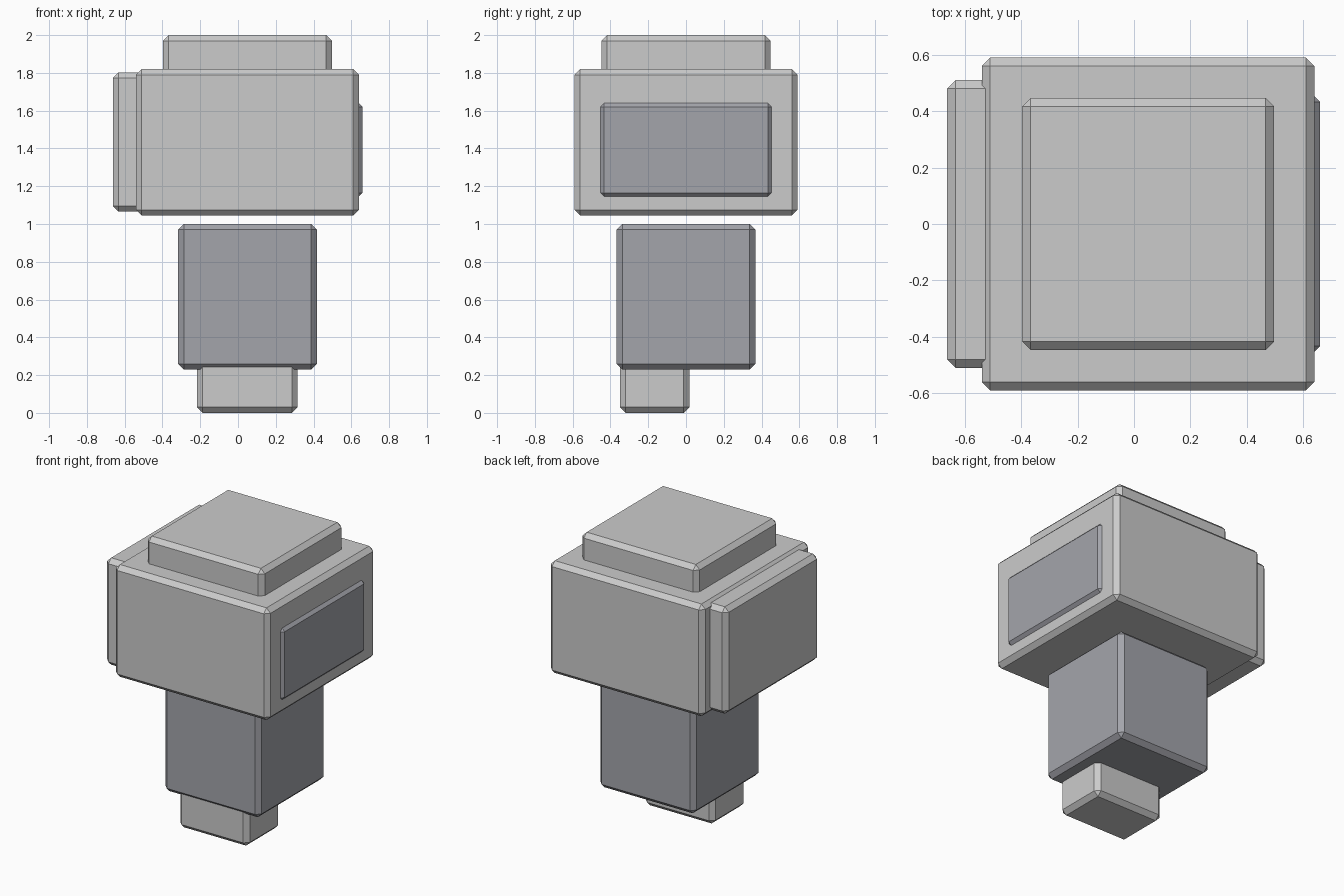
import bpy

if "Cube" in bpy.data.objects:
    bpy.data.objects.remove(bpy.data.objects["Cube"])

dark = bpy.data.materials.new("dark_grey")
dark.diffuse_color = (0.37, 0.375, 0.41, 1)
dark.use_nodes = True
dark.node_tree.nodes["Principled BSDF"].inputs["Base Color"].default_value = dark.diffuse_color


def block(name, x, y, z, mat=None, chamfer=0.03):
    """Chamfered box given by its (min, max) range on each axis."""
    ranges = (x, y, z)
    bpy.ops.mesh.primitive_cube_add(size=1, location=[(a + b) / 2 for a, b in ranges])
    ob = bpy.context.object
    ob.name = name
    ob.scale = [b - a for a, b in ranges]
    bpy.ops.object.transform_apply(location=False, rotation=False, scale=True)
    bevel = ob.modifiers.new("chamfer", 'BEVEL')
    bevel.width = chamfer
    bevel.segments = 1
    if mat:
        ob.data.materials.append(mat)
    return ob


# Upper body with raised cap, side panel and inset dark window
block("main_body", (-0.54, 0.64), (-0.59, 0.59), (1.045, 1.82))
block("top_cap", (-0.397, 0.497), (-0.447, 0.447), (1.72, 2.0))
block("side_panel", (-0.663, -0.45), (-0.51, 0.51), (1.065, 1.803))
block("side_window", (0.55, 0.66), (-0.463, 0.463), (1.135, 1.65), dark)

# Lower column and small foot
block("lower_column", (-0.317, 0.417), (-0.367, 0.367), (0.23, 1.0), dark)
block("foot", (-0.217, 0.315), (-0.35, 0.018), (0.0, 0.32))
